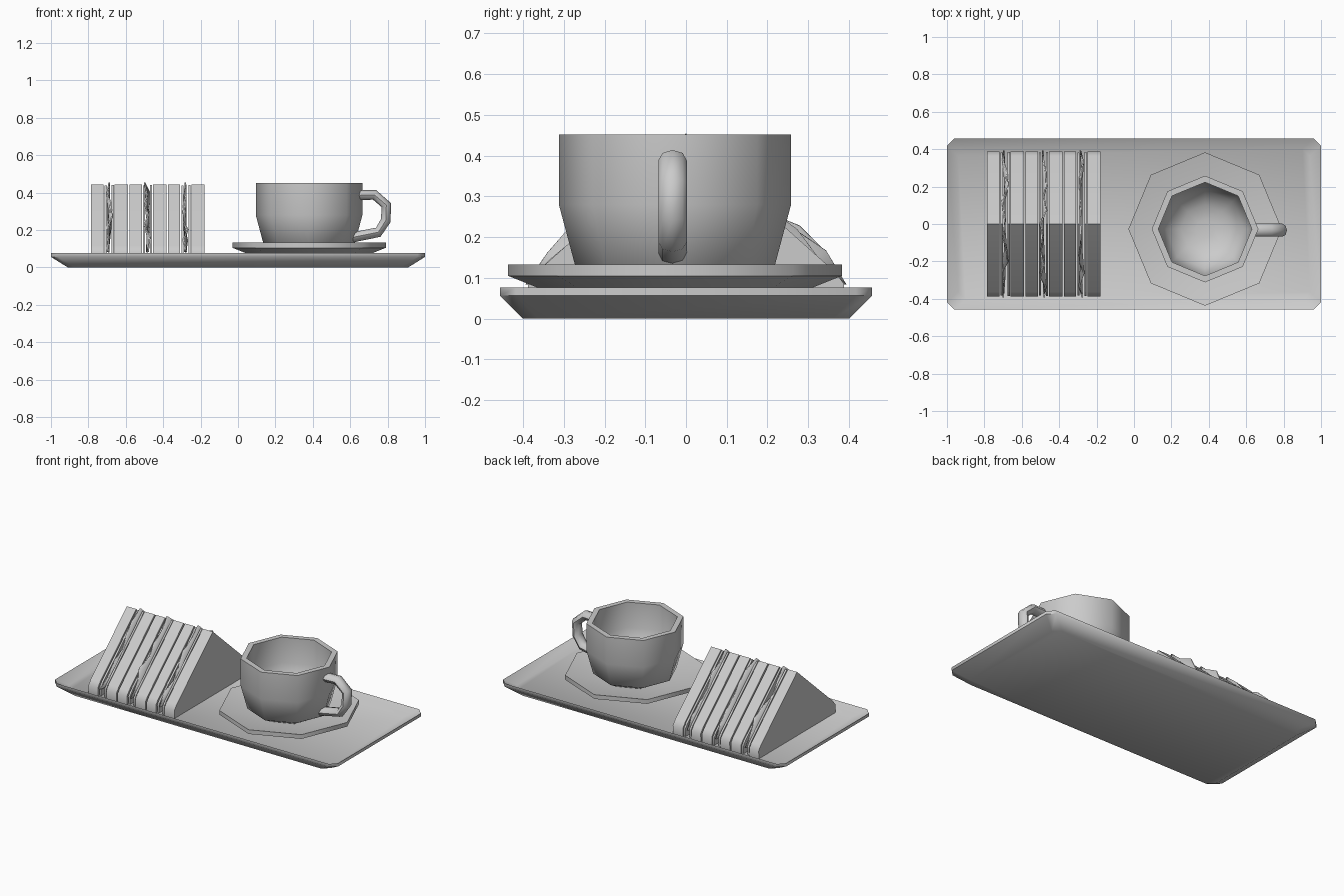
import bpy, bmesh, random
from math import sin, cos, pi, radians
from mathutils import Vector

random.seed(4)
if "Cube" in bpy.data.objects:
    bpy.data.objects.remove(bpy.data.objects["Cube"])

grey = bpy.data.materials.new("plain grey")
grey.use_nodes = True
grey.diffuse_color = (0.6, 0.6, 0.6, 1)
grey.node_tree.nodes["Principled BSDF"].inputs["Base Color"].default_value = (0.6, 0.6, 0.6, 1)


def finish(name, bm, angle=50):
    bmesh.ops.recalc_face_normals(bm, faces=bm.faces)
    mesh = bpy.data.meshes.new(name)
    bm.to_mesh(mesh)
    bm.free()
    mesh.materials.append(grey)
    obj = bpy.data.objects.new(name, mesh)
    bpy.context.collection.objects.link(obj)
    bpy.ops.object.select_all(action='DESELECT')
    obj.select_set(True)
    bpy.context.view_layer.objects.active = obj
    bpy.ops.object.shade_smooth_by_angle(angle=radians(angle))
    return obj


def loft(name, rings):
    """Skin a list of equal-length point rings and cap both ends."""
    bm = bmesh.new()
    loops = [[bm.verts.new(p) for p in ring] for ring in rings]
    for a, b in zip(loops, loops[1:]):
        for i in range(len(a)):
            j = (i + 1) % len(a)
            bm.faces.new((a[i], a[j], b[j], b[i]))
    bm.faces.new(loops[0])
    bm.faces.new(loops[-1])
    return finish(name, bm)


def cut_rect(x, y, z, c=0.04):
    quarter = [(x, y - c), (x - c, y)]
    pts = quarter + [(-a, b) for a, b in quarter[::-1]]
    return [(a, b, z) for a, b in pts + [(-a, -b) for a, b in pts]]


def octagon(r, z):
    return [(0.38 + r * cos(i * pi / 4), -0.027 + r * sin(i * pi / 4), z) for i in range(8)]


# Serving tray with sloping sides and a shallow recess
loft("tray", [cut_rect(*s) for s in (
    (0.91, 0.40, 0), (1, 0.457, 0.056), (1, 0.457, 0.076), (0.94, 0.403, 0.035))])

# Octagonal saucer and cup
loft("saucer", [octagon(*s) for s in (
    (0.2, 0.035), (0.335, 0.075), (0.41, 0.105), (0.41, 0.132), (0.22, 0.09))])
loft("cup", [octagon(*s) for s in (
    (0.16, 0.085), (0.245, 0.13), (0.285, 0.28), (0.285, 0.452),
    (0.25, 0.452), (0.25, 0.29), (0.21, 0.18), (0.13, 0.125), (0.05, 0.112))])

# Cup handle: a flattened tube along a bent path
path = [Vector((x, 0, z)) for x, z in (
    (0.63, 0.385), (0.73, 0.388), (0.793, 0.333), (0.79, 0.25), (0.75, 0.188), (0.61, 0.16))]
rings = []
for i, p in enumerate(path):
    along = (path[min(i + 1, 5)] - path[max(i - 1, 0)]).normalized()
    across = Vector((along.z, 0, -along.x))
    rings.append([p + across * 0.027 * cos(k * pi / 4)
                  + Vector((0, -0.033 + 0.035 * sin(k * pi / 4), 0)) for k in range(8)])
loft("cup_handle", rings)

# Triangular sandwich outline, from one foot over the peak to the other
half = [(0.385, 0.035), (0.388, 0.085), (0.365, 0.115)]
outline = [(-y, z) for y, z in half] + [(0, 0.442)] + half[::-1]


def slab(name, x0, x1, scale=1.0):
    mid = 0.2
    return loft(name, [[(x, y * scale, mid + (z - mid) * scale) for y, z in outline]
                       for x in (x0, x1)])


def lettuce(name, x):
    """Crumpled leaf whose wavy edge pokes out past the bread."""
    bm = bmesh.new()
    inner, outer = [], []
    n = 13
    for i in range(n):
        t = 2 * i / (n - 1) - 1
        y, z = 0.385 * t, 0.442 - 0.37 * abs(t)
        out = random.uniform(-0.005, 0.04) if 0.2 < abs(t) < 0.95 else 0.012
        sway = random.uniform(-0.018, 0.018)
        side = (t > 0) - (t < 0)
        outer.append(bm.verts.new((x + sway, y + side * out * 0.7, z + out)))
        inner.append(bm.verts.new((x, y * 0.7, 0.1 + (z - 0.1) * 0.7)))
    for i in range(n - 1):
        bm.faces.new((outer[i], outer[i + 1], inner[i + 1], inner[i]))
    bm.faces.new(inner)
    leaf = finish(name, bm, 30)
    mod = leaf.modifiers.new("thickness", 'SOLIDIFY')
    mod.thickness = 0.008
    mod.offset = 0


# Three sandwiches standing in a row
for i, x in enumerate((-0.785, -0.58, -0.375)):
    n = str(i + 1)
    slab("bread_left_" + n, x, x + 0.066)
    slab("bread_right_" + n, x + 0.126, x + 0.197)
    slab("cheese_" + n, x + 0.072, x + 0.084, 0.985)
    slab("ham_" + n, x + 0.11, x + 0.121, 0.99)
    lettuce("lettuce_" + n, x + 0.095)
